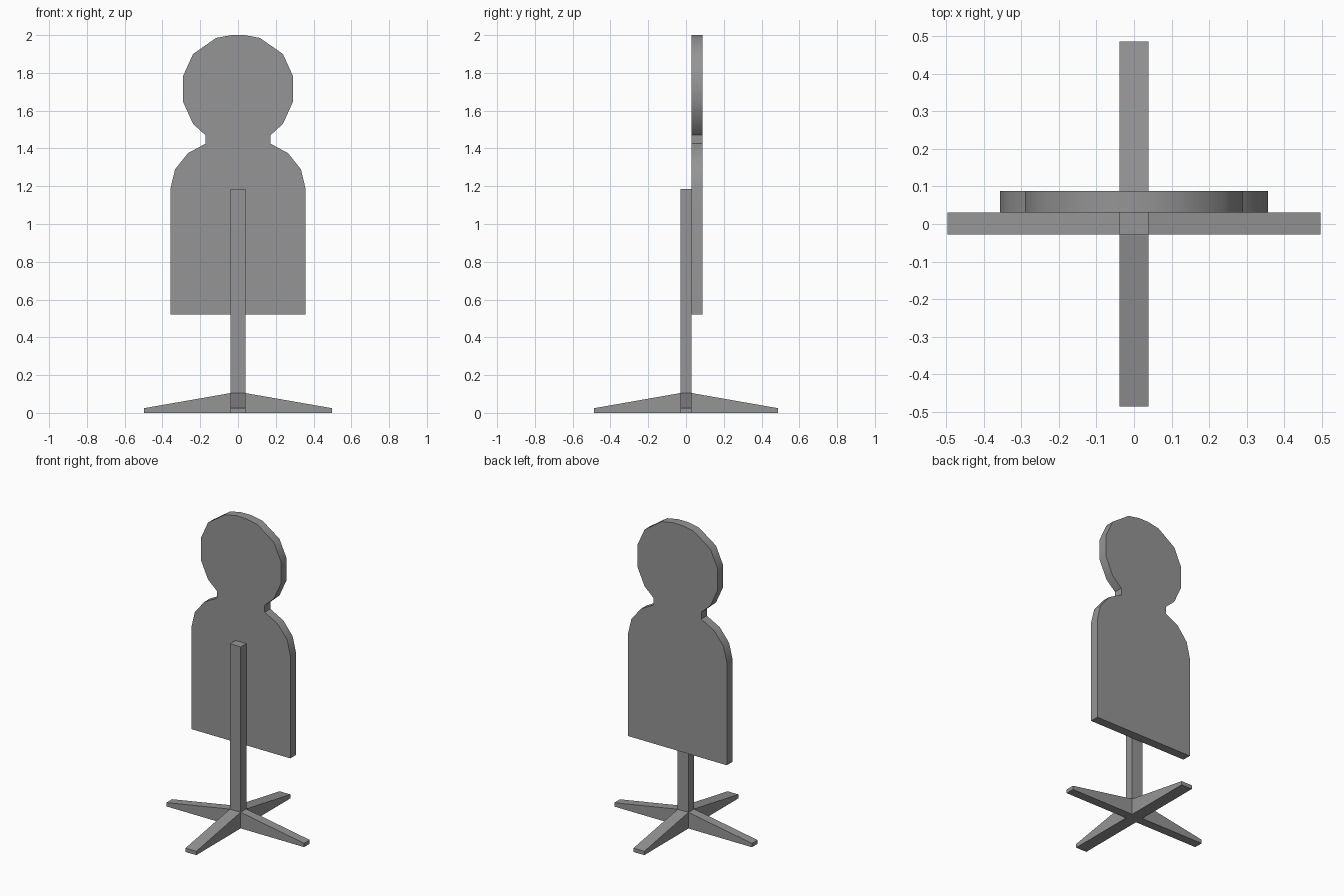
import bpy
import math

cube = bpy.data.objects.get("Cube")
if cube:
    bpy.data.objects.remove(cube, do_unlink=True)

# Single painted-metal colour
grey = bpy.data.materials.new("grey")
grey.use_nodes = True
grey.diffuse_color = (0.3, 0.3, 0.3, 1)
grey.node_tree.nodes["Principled BSDF"].inputs["Base Color"].default_value = grey.diffuse_color


def extrude_profile(name, profile, depth, place):
    """Prism from a 2D outline (u, z); place maps (u, depth, z) to model space."""
    n = len(profile)
    verts = [place(u, d, z) for d in depth for u, z in profile]
    faces = [tuple(range(n)), tuple(reversed(range(n, 2 * n)))]
    faces += [(i, i + n, (i + 1) % n + n, (i + 1) % n) for i in range(n)]
    mesh = bpy.data.meshes.new(name)
    mesh.from_pydata(verts, [], faces)
    mesh.materials.append(grey)
    obj = bpy.data.objects.new(name, mesh)
    bpy.context.collection.objects.link(obj)
    # Consistent outward normals
    bpy.ops.object.select_all(action="DESELECT")
    bpy.context.view_layer.objects.active = obj
    obj.select_set(True)
    bpy.ops.object.mode_set(mode="EDIT")
    bpy.ops.mesh.select_all(action="SELECT")
    bpy.ops.mesh.normals_make_consistent(inside=False)
    bpy.ops.object.mode_set(mode="OBJECT")
    return obj


def mirrored(half):
    return half + [(-u, z) for u, z in reversed(half)]


def along_x(u, d, z):
    return (u, d, z)


def along_y(u, d, z):
    return (d, u, z)


HALF_W, FRONT, BACK = 0.039, -0.028, 0.03

# Head-and-shoulders target plate
outline = mirrored([
    (0.357, 0.52), (0.357, 1.19), (0.333, 1.29), (0.265, 1.375),
    (0.172, 1.425), (0.172, 1.47), (0.238, 1.53), (0.29, 1.645),
    (0.29, 1.785), (0.238, 1.9), (0.116, 1.985), (0.035, 2.0),
])
plate = extrude_profile("target_plate", outline, (BACK, 0.088), along_x)
bpy.ops.object.shade_smooth_by_angle(angle=math.radians(40))

# Upright post in front of the plate
post = mirrored([(HALF_W, 0.02), (HALF_W, 1.185)])
extrude_profile("post", post, (FRONT, BACK), along_x)

# Crossed feet, tapering to thin tips
side_feet = mirrored([(0.497, 0), (0.497, 0.025), (HALF_W, 0.105)])
extrude_profile("side_feet", side_feet, (FRONT, BACK), along_x)
long_feet = mirrored([(0.486, 0), (0.486, 0.025), (BACK, 0.105)])
extrude_profile("front_back_feet", long_feet, (-HALF_W, HALF_W), along_y)
